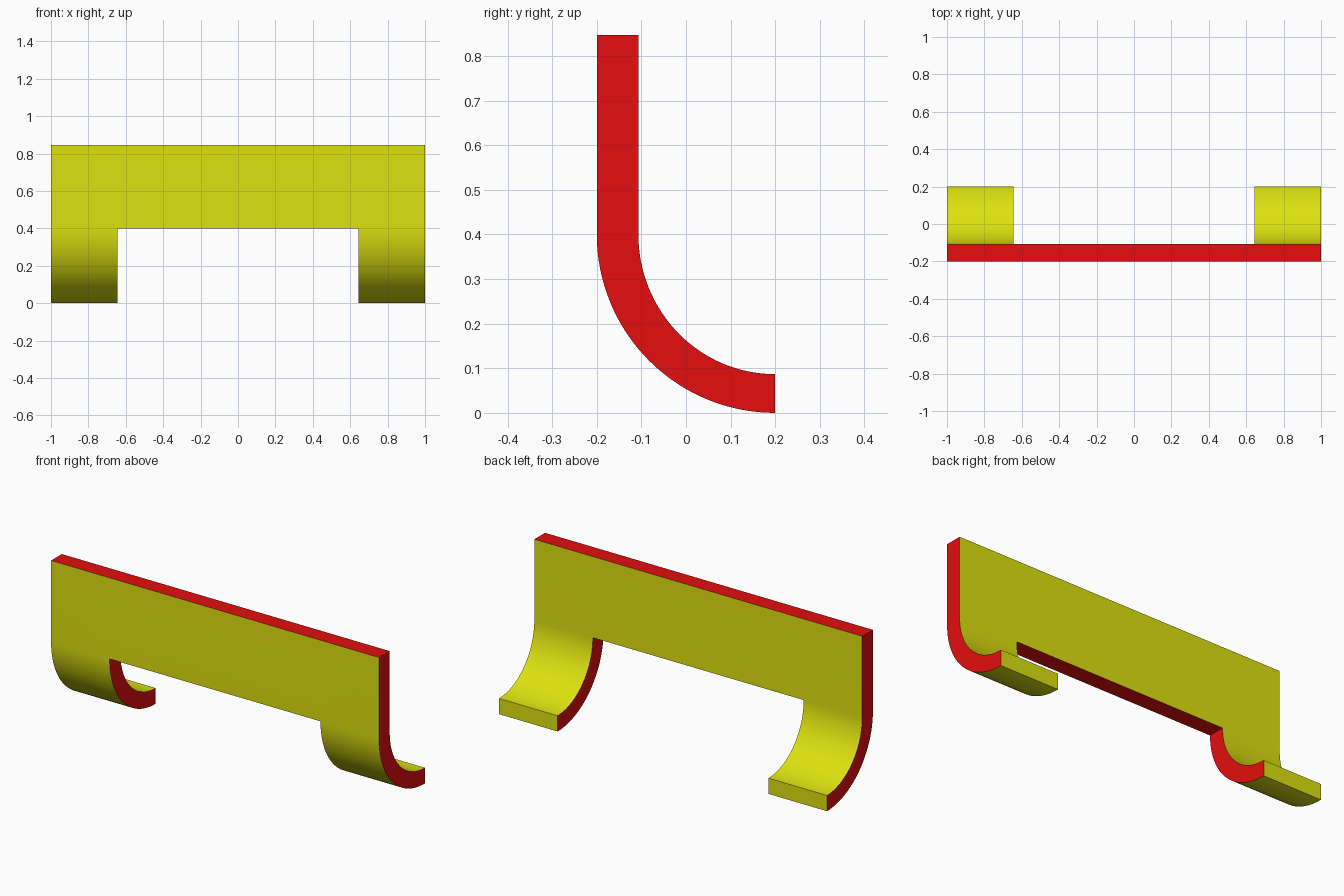
import bpy
import bmesh
from math import sin, cos, pi
from mathutils import Vector

if "Cube" in bpy.data.objects:
    bpy.data.objects.remove(bpy.data.objects["Cube"])

HALF, GAP = 1.0, 0.643            # half width, half width of the opening
TOP, BEND, RADIUS = 0.847, 0.4, 0.4
END_Y = 0.2                       # legs end at the bend centre's y
INNER_Y, INNER_Z = 0.767, 0.783   # inner bend relative to the outer bend
STEPS = 32


def material(name, colour):
    mat = bpy.data.materials.new(name)
    mat.use_nodes = True
    mat.diffuse_color = colour
    mat.node_tree.nodes["Principled BSDF"].inputs["Base Color"].default_value = colour
    return mat


yellow = material("yellow faces", (0.73, 0.76, 0.005, 1))
red = material("red cut edges", (0.78, 0.0045, 0.0045, 1))

# Outer side path: straight plate, then quarter bend
path = [(END_Y - RADIUS, TOP)]
for i in range(STEPS + 1):
    a = pi / 2 * i / STEPS
    path.append((END_Y - RADIUS * cos(a), BEND - RADIUS * sin(a)))

# Outer sheet: the plate spans all columns, the legs only the outer ones
bm = bmesh.new()
columns = [(-HALF, -GAP), (-GAP, GAP), (GAP, HALF)]
for c, (x0, x1) in enumerate(columns):
    last = 1 if c == 1 else len(path) - 1
    for (ya, za), (yb, zb) in zip(path[:last], path[1:last + 1]):
        corners = [(x0, ya, za), (x0, yb, zb), (x1, yb, zb), (x1, ya, za)]
        bm.faces.new([bm.verts.new(p) for p in corners])
bmesh.ops.remove_doubles(bm, verts=bm.verts[:], dist=0.0001)

# Thicken towards the bend centre
result = bmesh.ops.extrude_face_region(bm, geom=bm.faces[:])
for v in result["geom"]:
    if isinstance(v, bmesh.types.BMVert):
        v.co.y = END_Y + (v.co.y - END_Y) * INNER_Y
        if v.co.z < BEND:
            v.co.z = BEND + (v.co.z - BEND) * INNER_Z
bmesh.ops.recalc_face_normals(bm, faces=bm.faces[:])

# Red on the side profiles, the top edge and the opening's upper edge
for f in bm.faces:
    f.normal_update()
    n, z = f.normal, f.calc_center_median().z
    f.material_index = int(abs(n.x) > 0.9 or (abs(n.z) > 0.9 and z > BEND - 0.01))

mesh = bpy.data.meshes.new("bent_bracket")
bm.to_mesh(mesh)
bm.free()
mesh.materials.append(yellow)
mesh.materials.append(red)
bracket = bpy.data.objects.new("bent_bracket", mesh)
bpy.context.collection.objects.link(bracket)

# Smooth bends with crisp edges
bpy.ops.object.select_all(action="DESELECT")
bracket.select_set(True)
bpy.context.view_layer.objects.active = bracket
bpy.ops.object.shade_smooth_by_angle(angle=pi / 6)
